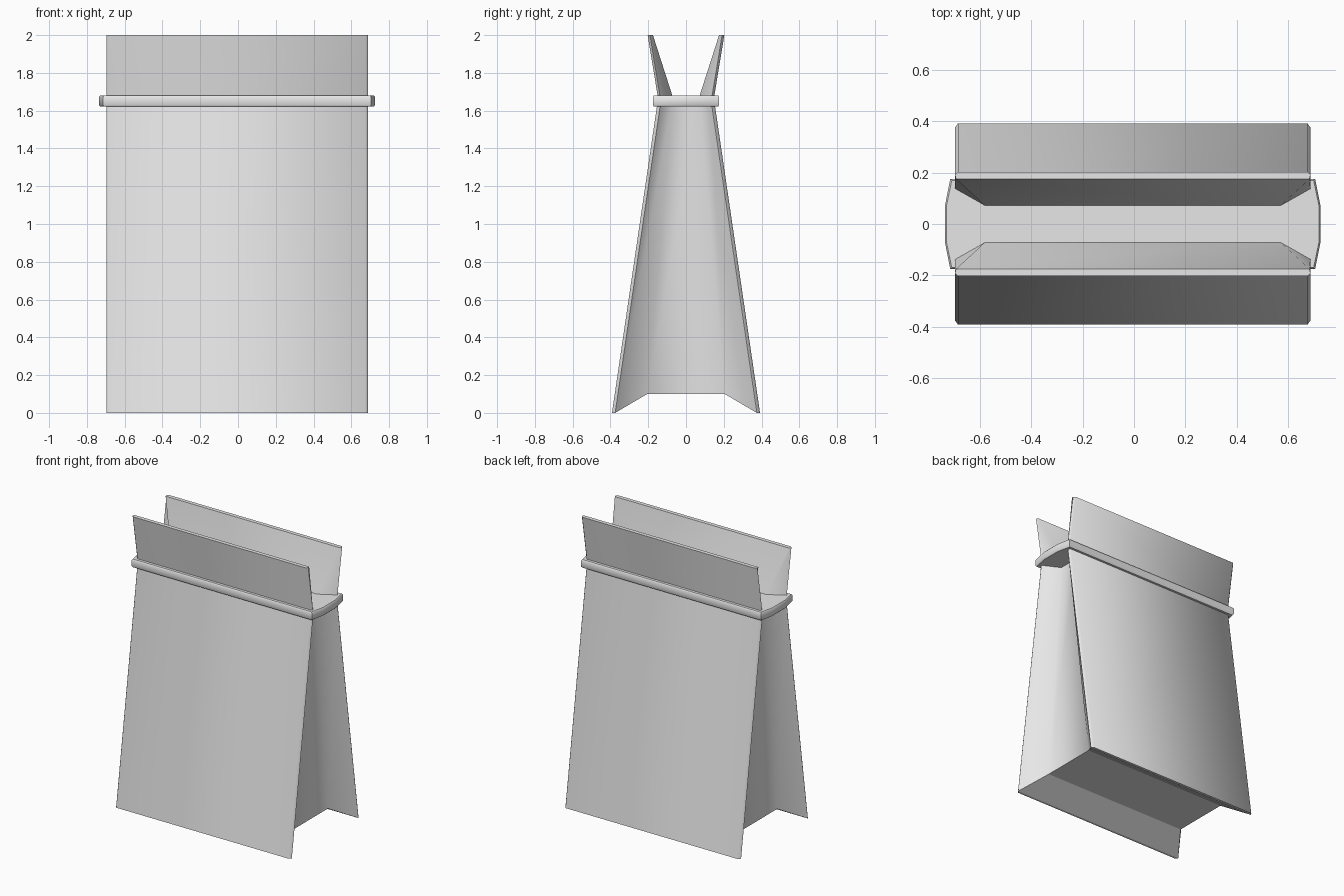
import bpy, bmesh, math

if "Cube" in bpy.data.objects:
    bpy.data.objects.remove(bpy.data.objects["Cube"], do_unlink=True)

paper = bpy.data.materials.new("light grey")
paper.use_nodes = True
GREY = (0.8, 0.8, 0.8, 1)
paper.diffuse_color = GREY
paper.node_tree.nodes["Principled BSDF"].inputs["Base Color"].default_value = GREY

SHIFT = -0.005      # the panels sit slightly off centre
HALF = 0.692        # half width of the panels
PINCH = 0.57        # half width between the side gussets
RIM = 0.012         # chamfer on the panel edges


def finish(name, bm, sharp=(), angle=55):
    """Turn a bmesh into a smooth-shaded object, keeping chosen edges sharp."""
    bmesh.ops.recalc_face_normals(bm, faces=bm.faces)
    for face in sharp:
        for edge in face.edges:
            edge.smooth = False
    mesh = bpy.data.meshes.new(name)
    bm.to_mesh(mesh)
    bm.free()
    obj = bpy.data.objects.new(name, mesh)
    bpy.context.collection.objects.link(obj)
    mesh.materials.append(paper)
    bpy.ops.object.select_all(action="DESELECT")
    obj.select_set(True)
    bpy.context.view_layer.objects.active = obj
    bpy.ops.object.shade_smooth_by_angle(angle=math.radians(angle))
    return obj


def mirrored_ring(bm, quarter):
    """Mirror a front-right quarter outline into a closed ring."""
    right = quarter + [(x, -y, z) for x, y, z in reversed(quarter)]
    left = [(-x, y, z) for x, y, z in reversed(right)]
    return [bm.verts.new((x + SHIFT, y, z)) for x, y, z in right + left]


def bridge(bm, a, b):
    n = len(a)
    for i in range(n):
        j = (i + 1) % n
        bm.faces.new((a[i], a[j], b[j], b[i]))


def gusset_quarter(outer, inner, z_outer, z_inner):
    return [(HALF - RIM, -outer, z_outer),
            (HALF, -outer + RIM * 1.4, z_outer),
            (PINCH, -inner, z_inner)]


# Bag body: leaning panels, pinched sides and a raised base
bm = bmesh.new()
low = mirrored_ring(bm, gusset_quarter(0.392, 0.205, 0, 0.1))
high = mirrored_ring(bm, gusset_quarter(0.15, 0.072, 1.65, 1.65))
bridge(bm, low, high)
caps = []
for ring in (low, high):
    for k in range(5):      # strips running from one panel to the other
        caps.append(bm.faces.new((ring[k], ring[k + 1],
                                  ring[10 - k], ring[11 - k])))
finish("bag_body", bm, caps)

# Collar band with blunt pointed ends
bm = bmesh.new()
rings = []
for z, inset in ((1.622, 0.006), (1.63, 0), (1.672, 0), (1.68, 0.006)):
    rings.append(mirrored_ring(bm, [(0.71 - inset, -0.176 + inset, z),
                                    (0.731 - inset, -0.07, z)]))
for a, b in zip(rings, rings[1:]):
    bridge(bm, a, b)
caps = [bm.faces.new(rings[0]), bm.faces.new(rings[-1])]
finish("collar_band", bm, caps)

# Two opening flaps that taper upward and spread apart
for name, side in (("front_flap", -1), ("back_flap", 1)):
    bm = bmesh.new()
    rings = []
    for z, outer, inner, reach in ((1.66, 0.147, 0.066, PINCH),
                                   (2.0, 0.203, 0.175, HALF - 0.004)):
        half = [(HALF - RIM, outer), (HALF, outer - RIM), (reach, inner)]
        outline = half + [(-x, y) for x, y in reversed(half)]
        rings.append([bm.verts.new((x + SHIFT, side * y, z))
                      for x, y in outline])
    bridge(bm, *rings)
    caps = [bm.faces.new(r) for r in rings]
    finish(name, bm, caps)
